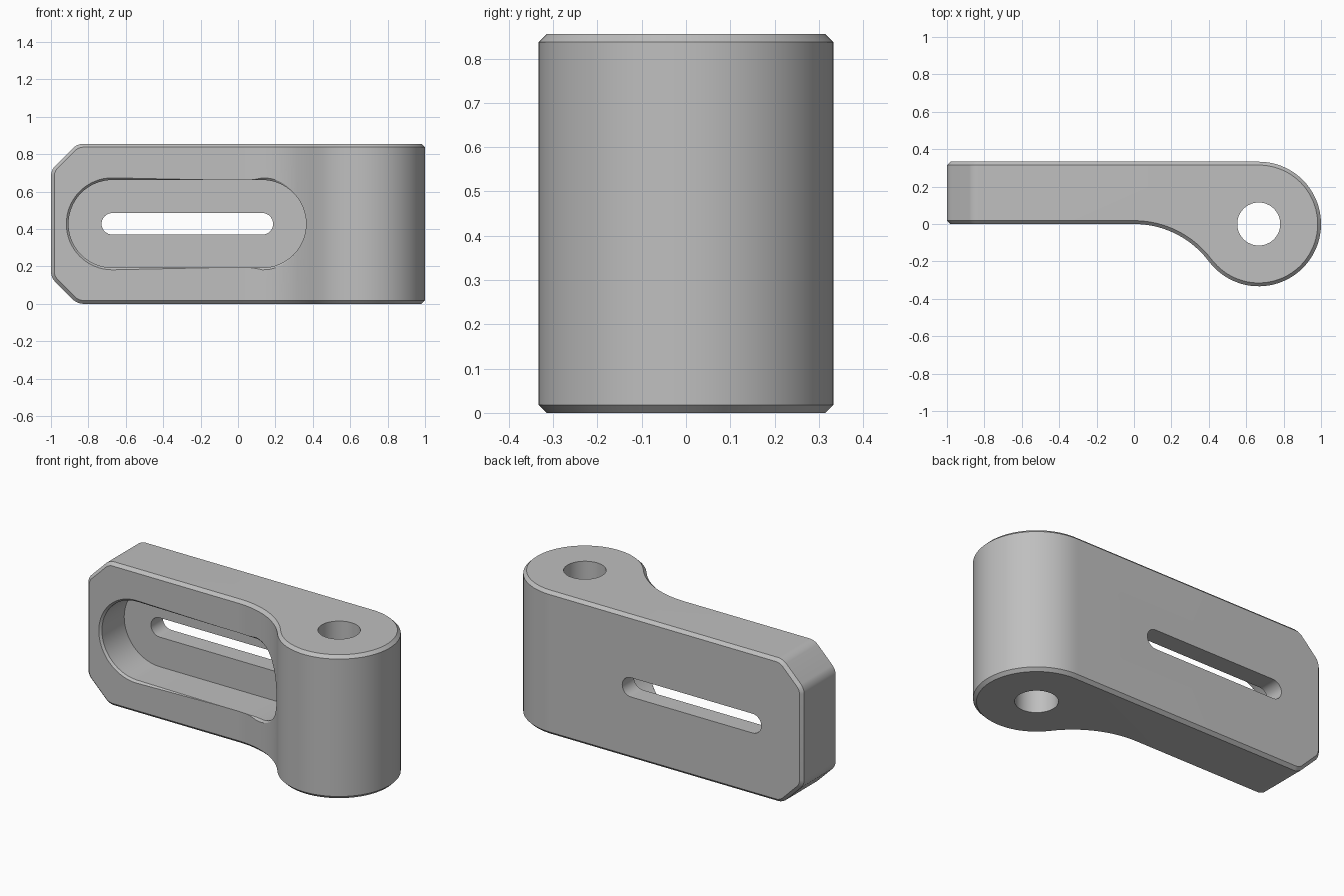
import bpy, bmesh
from math import sin, cos, pi, sqrt, atan2
from mathutils import Vector

cube = bpy.data.objects.get("Cube")
if cube:
    bpy.data.objects.remove(cube, do_unlink=True)

HEIGHT, BOSS_X, BOSS_R = 0.855, 0.667, 0.333
FILLET_R = 0.5            # concave blend between arm and boss
MID_Z = HEIGHT / 2
SLOT_X = (-0.672, 0.13)   # end centres shared by pocket and slot

metal = bpy.data.materials.new("plain grey")
metal.use_nodes = True
metal.diffuse_color = (0.52, 0.52, 0.52, 1)
metal.node_tree.nodes["Principled BSDF"].inputs["Base Color"].default_value = (0.52, 0.52, 0.52, 1)


def arc(cx, cy, r, a0, a1, n):
    return [(cx + r * cos(a0 + (a1 - a0) * i / n), cy + r * sin(a0 + (a1 - a0) * i / n))
            for i in range(n + 1)]


def make_object(name, bm):
    bmesh.ops.recalc_face_normals(bm, faces=bm.faces)
    mesh = bpy.data.meshes.new(name)
    bm.to_mesh(mesh)
    bm.free()
    mesh.materials.append(metal)
    obj = bpy.data.objects.new(name, mesh)
    bpy.context.collection.objects.link(obj)
    return obj


def loft(name, rings):
    """Closed solid through rings of equal point count."""
    bm = bmesh.new()
    loops = [[bm.verts.new(p) for p in ring] for ring in rings]
    for a, b in zip(loops, loops[1:]):
        for i in range(len(a)):
            j = (i + 1) % len(a)
            bm.faces.new((a[i], a[j], b[j], b[i]))
    bm.faces.new(loops[0])
    bm.faces.new(loops[-1])
    return make_object(name, bm)


def stadium(r, n=32):
    """Slot outline as (x, z, outward normal)."""
    pts = []
    for cx, start in ((SLOT_X[1], -pi / 2), (SLOT_X[0], pi / 2)):
        for i in range(n + 1):
            a = start + pi * i / n
            pts.append((cx + r * cos(a), MID_Z + r * sin(a), Vector((cos(a), 0, sin(a)))))
    return pts


def front_surface(x):
    return 0 if x < 0 else sqrt(FILLET_R ** 2 - x * x) - FILLET_R


# Bracket body: plan profile of arm, concave blend and round boss
blend = atan2(FILLET_R, BOSS_X)
profile = [(-1, BOSS_R), (-1, 0)]
profile += arc(0, -FILLET_R, FILLET_R, pi / 2, blend, 20)
profile += arc(BOSS_X, 0, BOSS_R, pi + blend, 2.5 * pi, 56)[1:]
body = loft("bracket_body", [[(x, y, z) for x, y in profile] for z in (0, HEIGHT)])

# Cut arm corners, round them slightly, then chamfer all outer edges
bm = bmesh.new()
bm.from_mesh(body.data)


def bevel(test, offset, segments):
    bmesh.ops.bevel(bm, geom=[e for e in bm.edges if test(e)], offset=offset,
                    segments=segments, profile=0.5, affect='EDGES', clamp_overlap=False)


def across_end(e):
    a, b = (v.co for v in e.verts)
    return max(a.x, b.x) < -0.8 and abs(a.y - b.y) > 0.3


bevel(lambda e: across_end(e) and e.calc_face_angle(0) > 1.2, 0.14, 1)
bevel(lambda e: across_end(e) and e.calc_face_angle(0) > 0.5, 0.03, 6)
bevel(lambda e: e.calc_face_angle(0) > 1.2, 0.018, 1)
bmesh.ops.recalc_face_normals(bm, faces=bm.faces)
bm.to_mesh(body.data)
bm.free()

# Pocket cutter: flared mouth follows the front surface and fades on the blend
floor, lower, upper, outside = [], [], [], []
for x, z, n in stadium(0.234):
    flare = 0.012 * min(1, max(0.04, (0.32 - x) / 0.15))
    wall, surface = Vector((x, 0, z)), front_surface(x)
    wide = wall + n * flare * 1.3
    floor.append((x, 0.222, z))
    lower.append((x, surface + flare, z))
    upper.append((wide.x, surface - 0.3 * flare, wide.z))
    outside.append((wide.x, -0.6, wide.z))
pocket = loft("pocket_cutter", [floor, lower, upper, outside])

# Through slot and pin hole cutters
slot = loft("slot_cutter", [[(x, y, z) for x, z, n in stadium(0.0575, 16)] for y in (0.1, 0.5)])
circle = arc(BOSS_X, 0, 0.115, 0, 2 * pi, 48)[:-1]
hole = loft("pin_hole_cutter", [[(x, y, z) for x, y in circle] for z in (-0.1, 1)])

for cutter in (pocket, slot, hole):
    cutter.hide_render = True
    mod = body.modifiers.new(cutter.name, 'BOOLEAN')
    mod.operation, mod.solver, mod.object = 'DIFFERENCE', 'EXACT', cutter

# Apply the cuts, remove the cutters and smooth the curved walls
bpy.context.view_layer.update()
result = bpy.data.meshes.new_from_object(body.evaluated_get(bpy.context.evaluated_depsgraph_get()))
body.modifiers.clear()
body.data = result
for cutter in (pocket, slot, hole):
    bpy.data.objects.remove(cutter, do_unlink=True)

bpy.ops.object.select_all(action='DESELECT')
body.select_set(True)
bpy.context.view_layer.objects.active = body
bpy.ops.object.shade_smooth_by_angle(angle=pi / 6)
